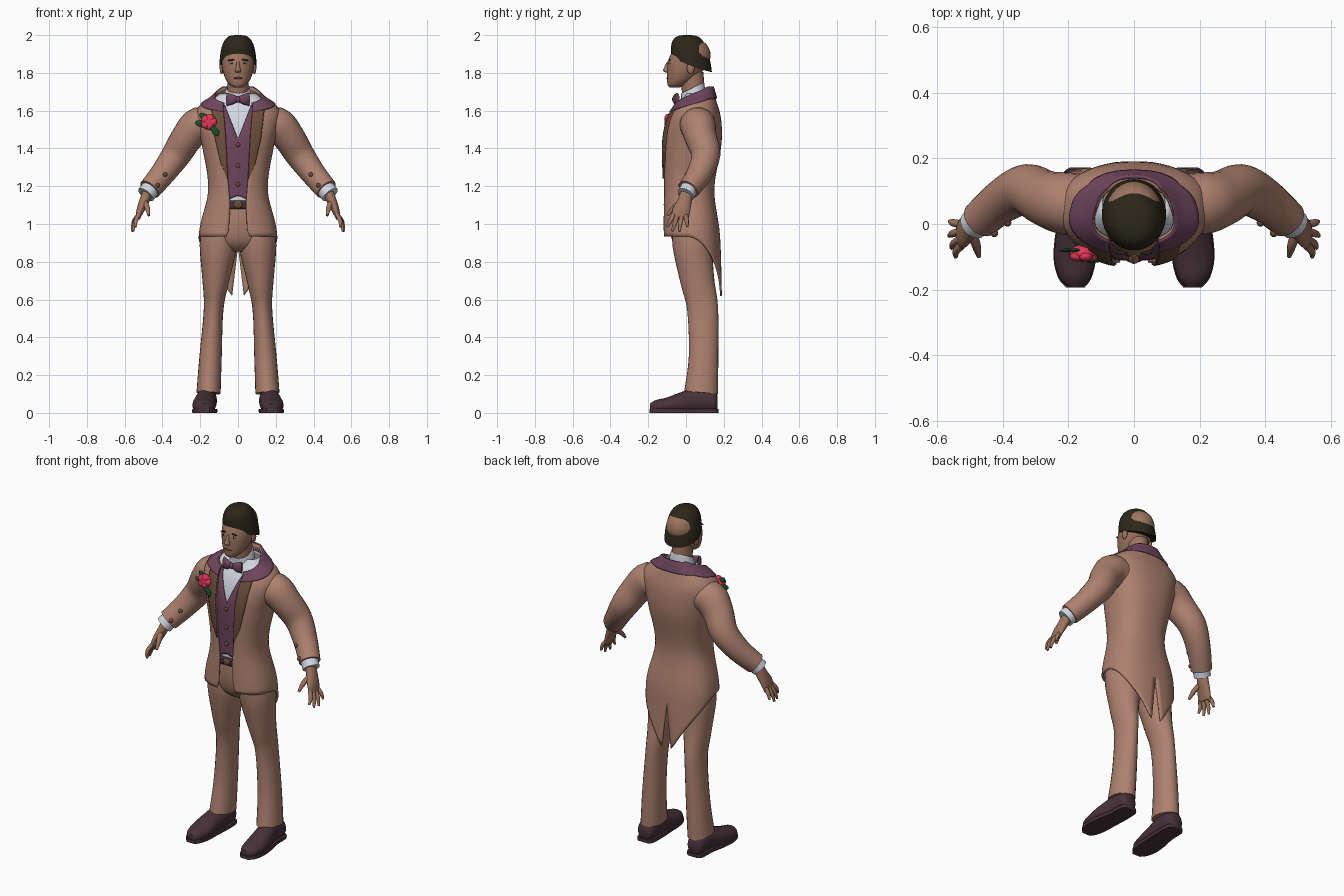
import bpy, bmesh, math
from mathutils import Vector

cube = bpy.data.objects.get("Cube")
if cube:
    bpy.data.objects.remove(cube)


def material(name, r, g, b):
    m = bpy.data.materials.new(name)
    m.use_nodes = True
    m.diffuse_color = (r, g, b, 1)
    bsdf = next(n for n in m.node_tree.nodes if n.type == 'BSDF_PRINCIPLED')
    bsdf.inputs["Base Color"].default_value = (r, g, b, 1)
    return m


SUIT = material("tan suit", .42, .22, .16)
LAPEL = material("brown lapel", .15, .075, .045)
PURPLE = material("plum satin", .16, .06, .11)
WHITE = material("white shirt", .65, .68, .76)
SKIN = material("skin", .34, .175, .115)
HAIR = material("dark hair", .025, .02, .01)
SHOE = material("dark leather", .065, .032, .042)
ROSE = material("rose red", .75, .04, .1)
LEAF = material("leaf green", .01, .08, .025)


def finish(name, bm, mat, mirror=False, thick=0):
    me = bpy.data.meshes.new(name)
    bm.to_mesh(me)
    bm.free()
    ob = bpy.data.objects.new(name, me)
    bpy.context.collection.objects.link(ob)
    me.materials.append(mat)
    for p in me.polygons:
        p.use_smooth = True
    if mirror:
        ob.modifiers.new("mirror", 'MIRROR').merge_threshold = .002
    if thick:
        sol = ob.modifiers.new("thickness", 'SOLIDIFY')
        sol.thickness = thick
        sol.offset = -1
    bpy.ops.object.select_all(action='DESELECT')
    ob.select_set(True)
    bpy.context.view_layer.objects.active = ob
    bpy.ops.object.shade_smooth_by_angle(angle=math.radians(50))
    return ob


def spline(pts, k=4):
    """Catmull-Rom through tuples of any length."""
    p = [pts[0]] + list(pts) + [pts[-1]]
    out = []
    for i in range(1, len(p) - 2):
        for j in range(k):
            t = j / k
            out.append([b + .5 * t * (c - a + t * (2 * a - 5 * b + 4 * c - d + t * (3 * (b - c) + d - a)))
                        for a, b, c, d in zip(*p[i - 1:i + 3])])
    return out + [list(pts[-1])]


def lookup(table, z):
    """Linear interpolation in rows that start with a rising key."""
    if z <= table[0][0]:
        return table[0][1:]
    for a, b in zip(table, table[1:]):
        if z <= b[0]:
            t = (z - a[0]) / (b[0] - a[0])
            return [p + (q - p) * t for p, q in zip(a[1:], b[1:])]
    return table[-1][1:]


def grid(bm, rows, closed):
    n = len(rows[0])
    for a, b in zip(rows, rows[1:]):
        for i in range(n if closed else n - 1):
            j = (i + 1) % n
            bm.faces.new((a[i], a[j], b[j], b[i]))


def loft(name, mat, pts, mirror=False, ref=(0, 1, 0), axis=None, caps=True, zmin=-9, zmax=9, n=20, thick=0):
    """Rings (x, y, z, radius along ref, radius across) swept along a smooth path."""
    bm = bmesh.new()
    pts = spline(pts)
    c = [Vector(p[:3]) for p in pts]
    rows = []
    for i, p in enumerate(pts):
        t = Vector(axis) if axis else (c[min(i + 1, len(c) - 1)] - c[max(i - 1, 0)]).normalized()
        u = Vector(ref)
        u = (u - t * u.dot(t)).normalized()
        v = t.cross(u)
        row = []
        for k in range(n):
            a = math.tau * k / n
            q = c[i] + u * p[3] * math.cos(a) + v * p[4] * math.sin(a)
            q.z = min(max(q.z, zmin), zmax)
            row.append(bm.verts.new(q))
        rows.append(row)
    grid(bm, rows, True)
    if caps:
        bm.faces.new(rows[0][::-1])
        bm.faces.new(rows[-1])
    return finish(name, bm, mat, mirror, thick)


def blob(name, mat, pos, size, mirror=False, turn=0):
    bm = bmesh.new()
    bmesh.ops.create_uvsphere(bm, u_segments=16, v_segments=10, radius=1)
    bmesh.ops.scale(bm, vec=size, verts=bm.verts)
    ob = finish(name, bm, mat)
    ob.location = pos
    ob.rotation_euler.y = turn
    if mirror:
        blob(name + "_mirrored", mat, (-pos[0], pos[1], pos[2]), size, False, -turn)


# Torso cross-sections: height, half width, front y, back y
TORSO = spline([(.62, .2, -.12, .19), (.94, .208, -.12, .18), (1.18, .158, -.12, .15), (1.4, .188, -.125, .185),
                (1.5, .212, -.115, .19), (1.58, .226, -.09, .182), (1.63, .2, -.06, .167),
                (1.68, .13, -.03, .152), (1.73, .082, -.01, .138)], 8)


def torso_point(s, z, opening, inset):
    a, yf, yb = lookup(TORSO, z)
    a, b, cy = a - inset, (yb - yf) / 2 - inset, (yf + yb) / 2
    lo = -math.acos(min(1, (opening / a)) ** 1.2)
    phi = lo + (math.pi / 2 - lo) * s
    sn = math.sin(phi)
    x = a * max(0, math.cos(phi)) ** (1 / 1.2)
    y = cy + b * math.copysign(abs(sn) ** (1 / 1.2), sn)
    return Vector((x + max(0, .88 - z) * .12 * s ** 6, y, z))


def panel(name, mat, opening, bottom, top, inset, reach=1, thick=.01, ns=32, nz=36):
    """Half garment wrapped on the torso from the front opening to the back, then mirrored."""
    bm = bmesh.new()
    rows = []
    for j in range(nz + 1):
        row = []
        for i in range(ns + 1):
            s = i / ns * reach
            z = bottom(s) + (top(s) - bottom(s)) * j / nz
            row.append(bm.verts.new(torso_point(s, z, lookup(opening, z)[0], inset)))
        rows.append(row)
    grid(bm, rows, False)
    return finish(name, bm, mat, True, thick)


# Tailcoat, collar, waistcoat, shirt and belt
EDGE = [(.93, .065), (.96, .05), (1.1, .042), (1.25, .055), (1.5, .068), (1.62, .078), (1.72, .06)]
neckline = lambda s: 1.64 + .085 * min(1, s * 1.7)
panel("tailcoat", SUIT, EDGE, lambda s: .935 - .315 * max(0, (s - .42) / .58) ** 1.5, neckline, 0)
panel("coat_collar", PURPLE, EDGE, lambda s: 1.595 + .07 * min(1, s * 1.6), lambda s: neckline(s) + .003, -.009, nz=8)
panel("waistcoat", PURPLE, [(1.45, 0), (1.63, .07)], lambda s: 1.15 - .04 * min(1, s * 6),
      lambda s: 1.63, .013, thick=.006)
panel("shirt", WHITE, [(0, 0)], lambda s: 1.11, lambda s: 1.69, .022, thick=.005)
panel("belt", SHOE, [(0, 0)], lambda s: 1.08, lambda s: 1.125, .015, nz=3)
blob("belt_buckle", LAPEL, (0, -.11, 1.103), (.024, .008, .02))
for z in (1.42, 1.31, 1.21):
    blob("waistcoat_button", LAPEL, (0, lookup(TORSO, z)[1] + .011, z), (.012, .006, .012))

# Lapels lie on the coat front between its edge and an outer line
bm = bmesh.new()
rows = []
for j in range(25):
    z = 1.24 + .375 * j / 24
    inner = lookup(EDGE, z)[0]
    outer = lookup([(1.24, .056), (1.32, .092), (1.45, .122), (1.58, .138), (1.6, .14), (1.615, .12)], z)[0]
    rows.append([bm.verts.new(torso_point(0, z, inner + (outer - inner) * i / 6, -.007)) for i in range(7)])
grid(bm, rows, False)
finish("lapels", bm, LAPEL, True, .009)

# Neck, shirt collar and bow tie
loft("neck", SKIN, [(0, .045, 1.64, .06, .056), (0, .03, 1.8, .062, .056)])
loft("shirt_collar", WHITE, [(0, .035, 1.655, .074, .076), (0, .037, 1.69, .07, .07), (0, .034, 1.72, .068, .064)],
     axis=(0, -.42, .907), caps=False, thick=.006)
loft("bow_tie", PURPLE, [(0, -.055, 1.66, .012, .014), (.03, -.056, 1.66, .016, .027), (.058, -.046, 1.66, .013, .035)],
     True)
blob("bow_knot", PURPLE, (0, -.06, 1.66), (.015, .014, .018))

# Sleeves, cuffs and hands
loft("sleeves", SUIT, [(.13, .06, 1.515, .09, .085), (.205, .062, 1.525, .095, .095), (.268, .078, 1.46, .085, .085),
                       (.328, .105, 1.365, .077, .077), (.4, .07, 1.265, .067, .066), (.468, .013, 1.183, .058, .06)],
     True, n=24)
loft("shirt_cuffs", WHITE, [(.452, .025, 1.2, .047, .05), (.488, -.002, 1.155, .046, .049)], True)
loft("palms", SKIN, [(.475, .005, 1.175, .032, .028), (.497, -.008, 1.12, .038, .026), (.518, -.025, 1.07, .047, .02),
                     (.53, -.032, 1.03, .044, .012)], True)
for name, y0, tip in (("index", -.065, (.542, -.1, .985)), ("middle", -.044, (.555, -.073, .962)),
                      ("ring", -.022, (.562, -.036, .96)), ("little", -.001, (.56, .008, .985))):
    base, tip = Vector((.524, y0, 1.05)), Vector(tip)
    mid = (base + tip) / 2 + Vector((.008, 0, 0))
    loft(name + "_fingers", SKIN, [(*base, .012, .012), (*mid, .0115, .0115), (*tip, .006, .006)], True, n=10)
loft("thumbs", SKIN, [(.495, -.02, 1.12, .02, .015), (.48, -.065, 1.085, .014, .014), (.472, -.098, 1.045, .007, .007)],
     True, n=10)
for p in ((.385, .004, 1.262), (.425, -.028, 1.205)):
    blob("sleeve_buttons", LAPEL, p, (.012, .012, .012), True)

# Trousers and shoes
loft("trouser_seat", SUIT, [(0, .03, 1.11, .12, .145), (0, .03, 1.0, .12, .185), (0, .03, .91, .1, .165),
                            (0, .035, .86, .05, .08)])
loft("trouser_legs", SUIT, [(.1, .035, 1.0, .11, .09), (.105, .035, .88, .105, .098), (.118, .06, .7, .09, .071),
                            (.129, .088, .55, .082, .052), (.145, .093, .3, .078, .059), (.156, .08, .105, .09, .064)],
     True, n=24)
FOOT = [(.165, .168, .05, .028, .035), (.165, .145, .06, .05, .06), (.165, .06, .065, .054, .07),
        (.175, -.02, .052, .06, .06), (.18, -.1, .04, .062, .042), (.18, -.16, .032, .048, .036),
        (.178, -.19, .026, .024, .024)]
loft("shoes", SHOE, FOOT, True, ref=(1, 0, 0), axis=(0, -1, 0), zmin=.008)
loft("shoe_soles", SHOE, [(x, y * 1.02, .012, r + .003, .04) for x, y, z, r, h in FOOT], True,
     ref=(1, 0, 0), axis=(0, -1, 0), zmin=0, zmax=.02)

# Head and face
loft("head", SKIN, [(0, -.06, 1.722, .025, .022), (0, -.05, 1.735, .047, .042), (0, -.03, 1.76, .07, .062),
                    (0, -.01, 1.8, .09, .078), (0, .01, 1.85, .108, .087), (0, .025, 1.9, .105, .088),
                    (0, .03, 1.95, .08, .07), (0, .03, 1.975, .04, .04)], axis=(0, 0, 1), n=28)
loft("nose", SKIN, [(0, -.092, 1.86, .008, .008), (0, -.102, 1.83, .013, .011), (0, -.105, 1.812, .017, .016),
                    (0, -.098, 1.802, .01, .012)], axis=(0, 0, 1), n=12)
blob("ears", SKIN, (.087, .025, 1.825), (.01, .02, .032), True)
blob("eyes", WHITE, (.034, -.086, 1.851), (.013, .006, .005), True)
blob("irises", HAIR, (.034, -.0905, 1.851), (.005, .003, .005), True)
blob("eyebrows", HAIR, (.036, -.087, 1.868), (.02, .006, .004), True, .1)
blob("lips", LAPEL, (0, -.096, 1.772), (.024, .008, .006))

# Hair cap with a rim that drops toward the nape
bm = bmesh.new()
rows = []
for k in range(14):
    t = math.pi / 2 * k / 13.3
    f, g = math.cos(t) ** .55, math.sin(t)
    row = []
    for i in range(32):
        a = math.tau * i / 32
        rim = 1.84 - .04 * math.sin(a) - .004 * math.cos(2 * a)
        row.append(bm.verts.new((.098 * math.cos(a) * f, .03 + .107 * math.sin(a) * f - .02 * g,
                                 rim + (2.0 - rim) * g)))
    rows.append(row)
grid(bm, rows, True)
bm.faces.new(rows[-1])
bm.faces.new(rows[0][::-1])
finish("hair", bm, HAIR)

# Rose and leaves on the right lapel
blob("rose_bloom", ROSE, (-.155, -.088, 1.54), (.042, .026, .04))
for i in range(5):
    a = math.tau * i / 5
    blob("rose_petal", ROSE, (-.155 + .022 * math.cos(a), -.098, 1.54 + .022 * math.sin(a)), (.022, .016, .022))
for x, z, turn in ((-.197, 1.53, .3), (-.122, 1.492, .9), (-.178, 1.565, .7)):
    blob("rose_leaf", LEAF, (x, -.08 if x < -.15 else -.112, z), (.032, .006, .017), turn=turn)
